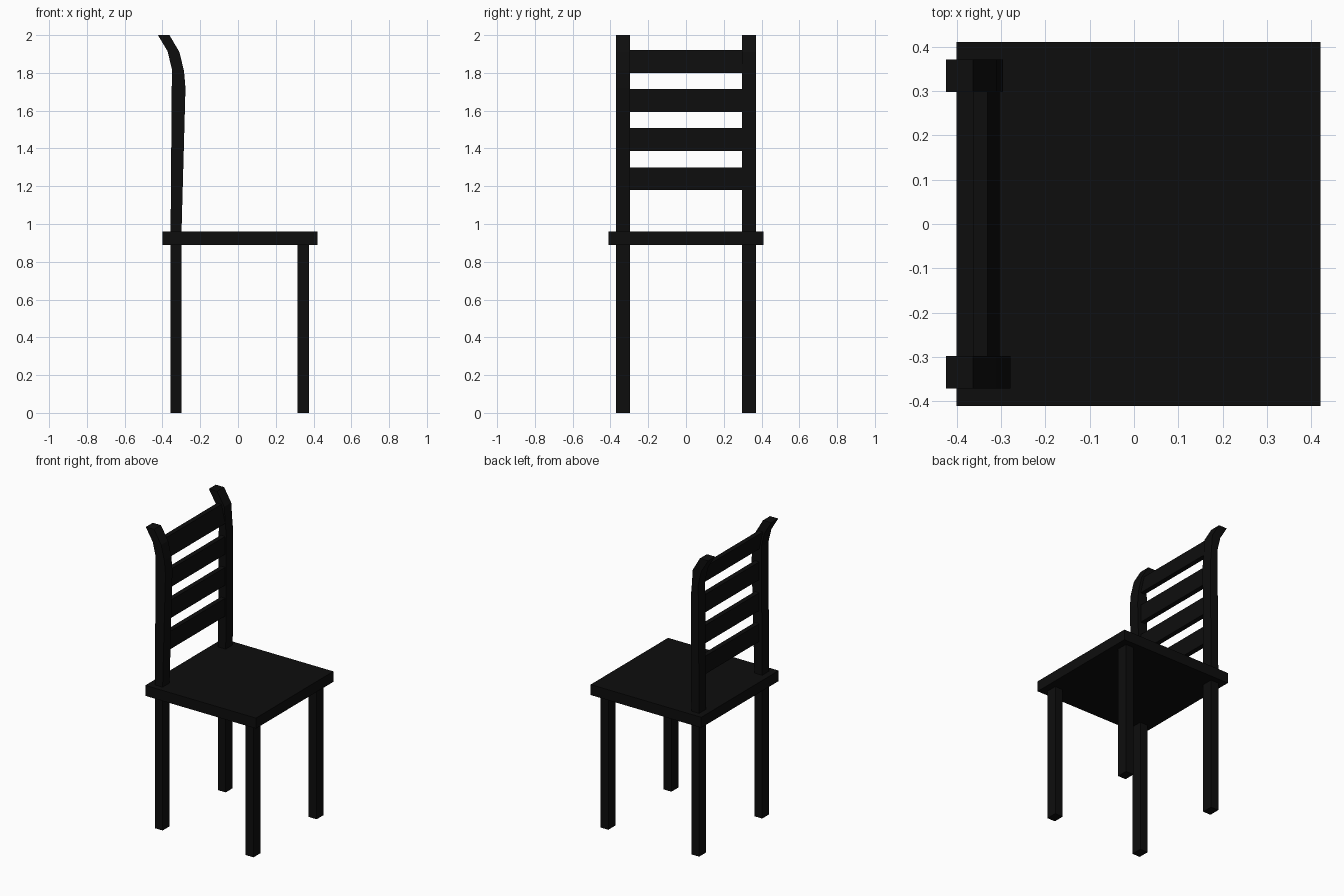
import bpy

if "Cube" in bpy.data.objects:
    bpy.data.objects.remove(bpy.data.objects["Cube"])

black = bpy.data.materials.new("near_black")
black.diffuse_color = (0.004, 0.004, 0.004, 1)
black.use_nodes = True
black.node_tree.nodes["Principled BSDF"].inputs["Base Color"].default_value = black.diffuse_color


def prism(name, profile, y0, y1):
    """Extrude a closed (x, z) profile along y."""
    n = len(profile)
    verts = [(x, y, z) for y in (y0, y1) for x, z in profile]
    faces = [tuple(range(n)), tuple(range(2 * n - 1, n - 1, -1))]
    faces += [(i, i + n, (i + 1) % n + n, (i + 1) % n) for i in range(n)]
    mesh = bpy.data.meshes.new(name)
    mesh.from_pydata(verts, [], faces)
    mesh.materials.append(black)
    obj = bpy.data.objects.new(name, mesh)
    bpy.context.collection.objects.link(obj)
    return obj


def box(name, x0, x1, y0, y1, z0, z1):
    return prism(name, [(x0, z0), (x1, z0), (x1, z1), (x0, z1)], y0, y1)


# Seat
box("seat", -0.40, 0.42, -0.41, 0.41, 0.89, 0.96)

# Legs and curved back posts; the right-hand post swells a little more
for side, y0, y1, swell in (("right", -0.371, -0.297, -0.278),
                            ("left", 0.297, 0.371, -0.295)):
    box("front_leg_" + side, 0.316, 0.375, y0, y1, 0, 0.89)
    box("back_leg_" + side, -0.357, -0.299, y0, y1, 0, 0.89)
    prism("back_post_" + side,
          [(-0.357, 0.96), (-0.299, 0.96), (swell, 1.72), (swell - 0.008, 1.81),
           (-0.31, 1.91), (-0.363, 2.0), (-0.424, 2.0),
           (-0.373, 1.915), (-0.35, 1.82)], y0, y1)

# Straight slats
for i, z in enumerate((1.18, 1.387, 1.594)):
    box(f"back_slat_{i + 1}", -0.335, -0.303, -0.297, 0.297, z, z + 0.12)

# Top slat leans back with the posts
prism("top_slat", [(-0.335, 1.80), (-0.303, 1.80), (-0.33, 1.922), (-0.362, 1.922)],
      -0.297, 0.297)
